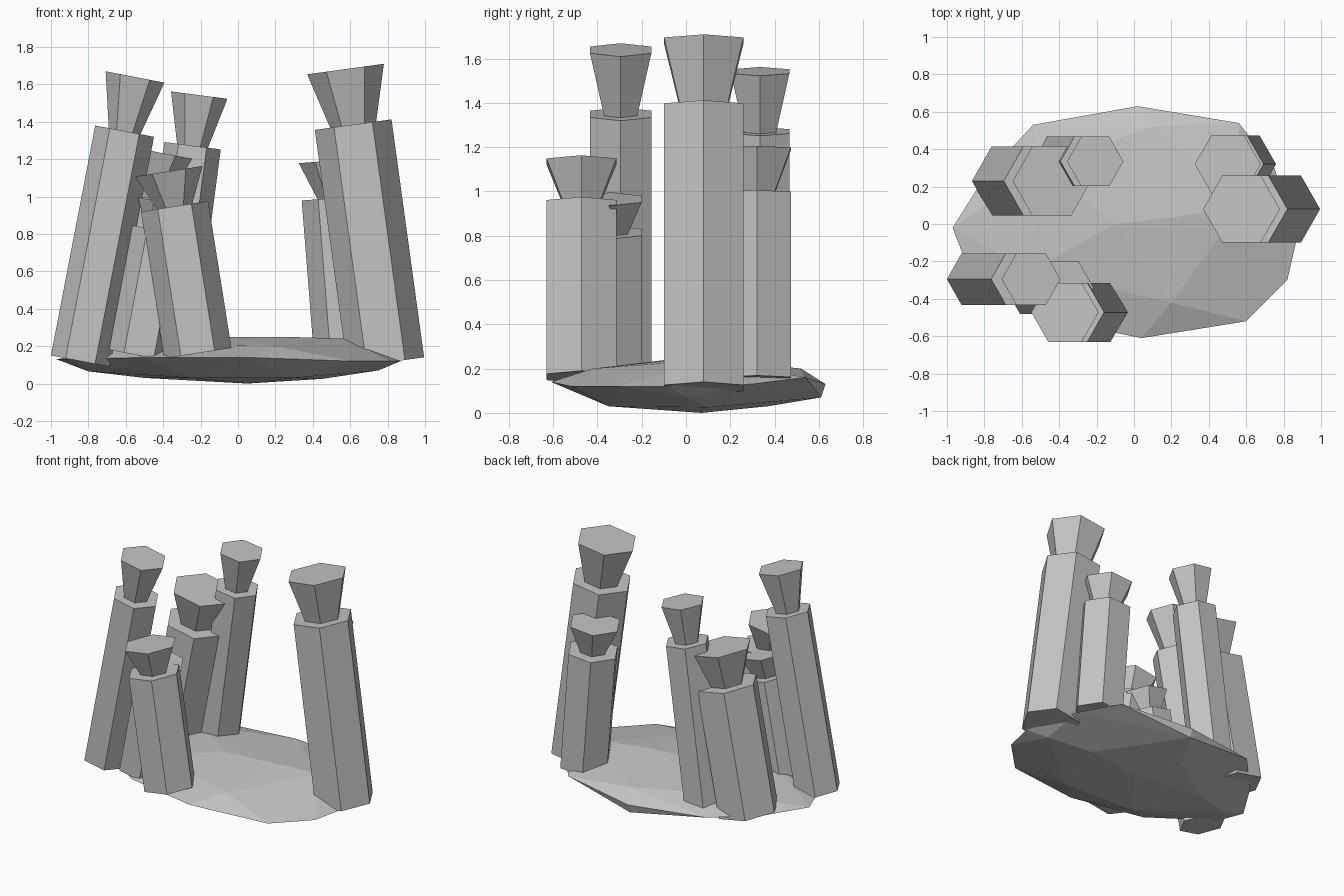
import bpy
import bmesh
from math import cos, sin, pi, radians
from mathutils import Matrix, Vector

cube = bpy.data.objects.get("Cube")
if cube:
    bpy.data.objects.remove(cube)

stone = bpy.data.materials.new("grey stone")
stone.use_nodes = True
GREY = (0.55, 0.55, 0.55, 1)
stone.diffuse_color = GREY
stone.node_tree.nodes["Principled BSDF"].inputs["Base Color"].default_value = GREY


def finish(bm, name):
    bmesh.ops.recalc_face_normals(bm, faces=bm.faces)
    mesh = bpy.data.meshes.new(name)
    bm.to_mesh(mesh)
    bm.free()
    mesh.materials.append(stone)
    obj = bpy.data.objects.new(name, mesh)
    bpy.context.collection.objects.link(obj)
    return obj


def hex_prism(name, low_radius, high_radius, low, high, place):
    """Closed six-sided prism with corners on the x axis, moved by a matrix."""
    bm = bmesh.new()
    rings = []
    for radius, z in ((low_radius, low), (high_radius, high)):
        rings.append([bm.verts.new((radius * cos(k * pi / 3), radius * sin(k * pi / 3), z))
                      for k in range(6)])
        bm.faces.new(rings[-1])
    for k in range(6):
        n = (k + 1) % 6
        bm.faces.new((rings[0][k], rings[0][n], rings[1][n], rings[1][k]))
    obj = finish(bm, name)
    obj.matrix_world = place


def pillar(name, foot, lean, radius, height, cap, taper):
    """Leaning shaft topped by a flared capital."""
    place = Matrix.Translation(Vector(foot)) @ Matrix.Rotation(radians(lean), 4, "Y")
    hex_prism(name + "_shaft", radius, radius, 0, height, place)
    hex_prism(name + "_capital", radius * taper, radius, height, height + cap, place)


# Pillars: foot centre, lean, radius, shaft height, capital height, capital taper
pillar("right_tall_pillar", (.79, .08, .112), -7.8, .207, 1.284, .3, .6)
pillar("left_tall_pillar", (-.843, -.295, .12), 10.9, .16, 1.252, .295, .54)
pillar("back_left_pillar", (-.39, .335, .155), 7.5, .152, 1.126, .273, .55)
pillar("left_wide_pillar", (-.657, .23, .12), 11, .213, .89, .25, .55)
pillar("back_right_pillar", (.583, .32, .155), -4.5, .177, .84, .2, .52)
pillar("front_pillar", (-.215, -.472, .162), -9, .182, .795, .19, .53)
pillar("short_inner_pillar", (-.53, -.34, .15), 10.7, .162, .677, .153, .55)

# Rock base: hull of the rim, upper facets and lower facets
rim = [(.02, .63, .13), (.56, .54, .16), (.75, .3, .13), (.87, -.08, .12),
       (.82, -.3, .12), (.6, -.52, .12), (.04, -.61, .14), (-.5, -.5, .14),
       (-.9, -.2, .13), (-.97, -.02, .13), (-.8, .25, .13), (-.54, .53, .15)]
upper = [(.58, .1, .24), (-.1, 0, .25), (.25, .04, .25), (.2, -.42, .2),
         (.1, .52, .2), (-.5, .3, .22), (-.55, -.25, .21)]
lower = [(.05, .07, 0), (.45, .1, .025), (.3, -.35, .03), (-.25, -.33, .03),
         (-.5, .1, .03), (-.1, .37, .03), (.02, .61, .07), (.75, 0, .07), (-.8, 0, .065)]
bm = bmesh.new()
for p in rim + upper + lower:
    bm.verts.new(p)
hull = bmesh.ops.convex_hull(bm, input=bm.verts)
loose = [v for v in bm.verts if not v.link_faces]
bmesh.ops.delete(bm, geom=loose, context="VERTS")
finish(bm, "rock_base")
